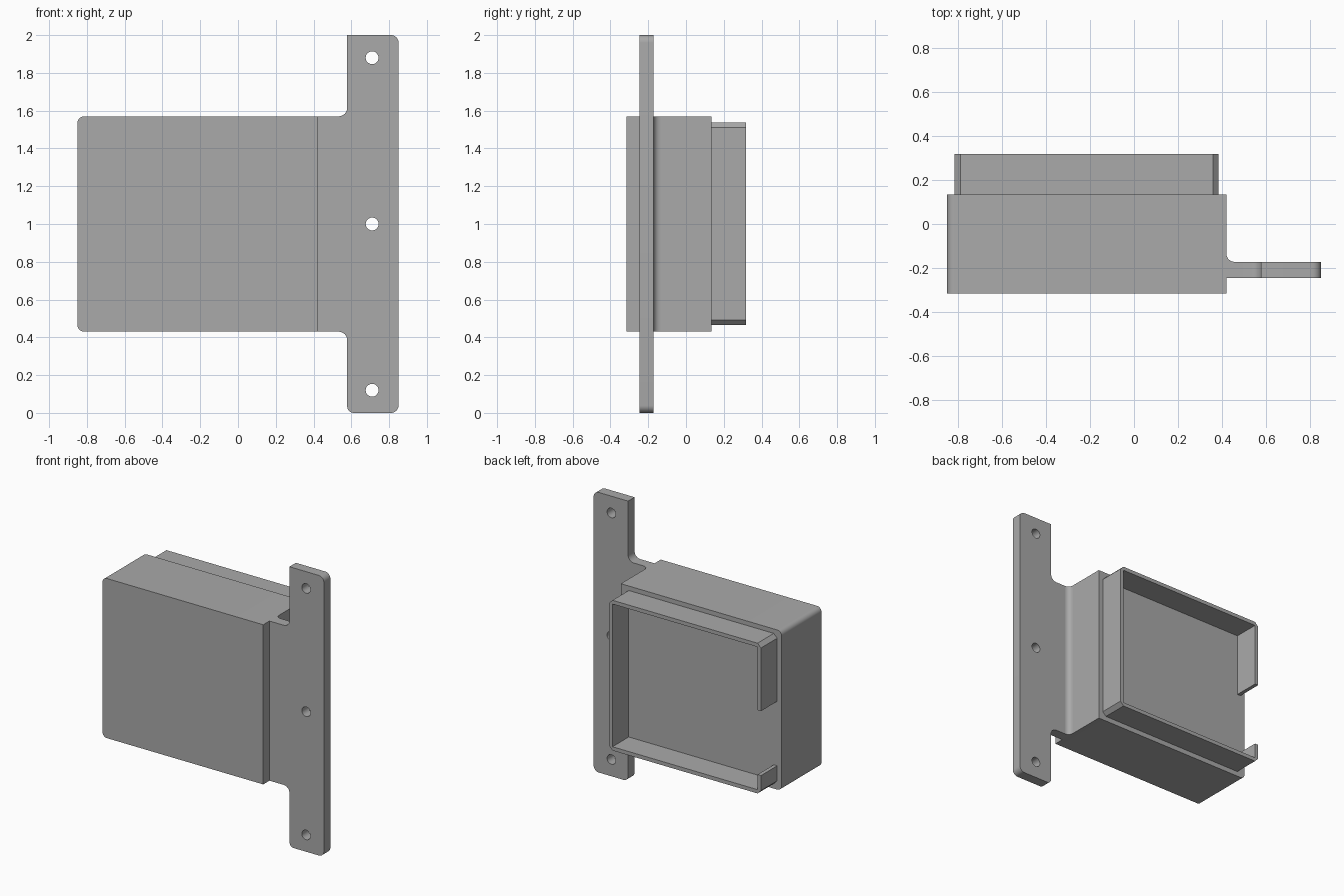
import bpy
import bmesh
from math import radians
from mathutils import Vector, Matrix

cube = bpy.data.objects.get("Cube")
if cube:
    bpy.data.objects.remove(cube)

grey = bpy.data.materials.new("plain grey")
grey.use_nodes = True
grey.diffuse_color = (0.4, 0.4, 0.4, 1)
grey.node_tree.nodes["Principled BSDF"].inputs["Base Color"].default_value = (0.4, 0.4, 0.4, 1)


def rounded(corners, steps=8):
    """Outline from (u, v, radius) corners, each square corner replaced by an arc."""
    out = []
    for i, (u, v, r) in enumerate(corners):
        p = Vector((u, v))
        if r == 0:
            out.append(p)
            continue
        a = (Vector(corners[i - 1][:2]) - p).normalized() * r
        b = (Vector(corners[(i + 1) % len(corners)][:2]) - p).normalized() * r
        centre = p + a + b
        for k in range(steps + 1):
            t = k / steps
            d = (-b).slerp(-a, t).normalized() * r
            out.append(centre + d)
    return out


def prism(name, outline, start, end, axis="Y"):
    """Extrude an outline along y (u, v = x, z) or along z (u, v = x, y)."""
    bm = bmesh.new()
    place = (lambda p: (p[0], start, p[1])) if axis == "Y" else (lambda p: (p[0], p[1], start))
    face = bm.faces.new([bm.verts.new(place(p)) for p in outline])
    top = bmesh.ops.extrude_face_region(bm, geom=[face])
    move = Vector((0, end - start, 0)) if axis == "Y" else Vector((0, 0, end - start))
    bmesh.ops.translate(bm, vec=move, verts=[g for g in top["geom"] if isinstance(g, bmesh.types.BMVert)])
    bmesh.ops.recalc_face_normals(bm, faces=bm.faces)
    mesh = bpy.data.meshes.new(name)
    bm.to_mesh(mesh)
    bm.free()
    obj = bpy.data.objects.new(name, mesh)
    mesh.materials.append(grey)
    bpy.context.collection.objects.link(obj)
    return obj


# Shared dimensions
left, right = -0.85, 0.42
low, high = 0.43, 1.57
back = 0.135
plate_front, plate_back = -0.245, -0.172

# Solid body, rounded along its free side
body = prism("body", rounded([
    (left, low, 0.035), (right, low, 0), (right, high, 0), (left, high, 0.035),
]), -0.315, back)

# Mounting plate with a neck that meets the body
neck = 0.578
plate = prism("mounting_plate", rounded([
    (right, low, 0), (neck, low, 0.045), (neck, 0, 0.035), (0.85, 0, 0.04),
    (0.85, 2, 0.04), (neck, 2, 0), (neck, high, 0.045), (right, high, 0),
]), plate_front, plate_back)

# Screw holes
bm = bmesh.new()
for z in (0.12, 1.0, 1.88):
    bmesh.ops.create_cone(bm, cap_ends=True, segments=32, radius1=0.034, radius2=0.034, depth=0.4,
                          matrix=Matrix.Translation((0.71, -0.2, z)) @ Matrix.Rotation(radians(90), 4, "X"))
hole_mesh = bpy.data.meshes.new("hole_cutter")
bm.to_mesh(hole_mesh)
bm.free()
hole_mesh.materials.append(grey)
cutter = bpy.data.objects.new("hole_cutter", hole_mesh)
bpy.context.collection.objects.link(cutter)
cut = plate.modifiers.new("holes", "BOOLEAN")
cut.operation = "DIFFERENCE"
cut.solver = "EXACT"
cut.object = cutter
bpy.context.view_layer.objects.active = plate
bpy.ops.object.modifier_apply(modifier=cut.name)
bpy.data.objects.remove(cutter)

# Concave fillet between body and plate
r = 0.037
fillet = prism("plate_fillet", [(right, plate_back)] + rounded([
    (right + r, plate_back, 0), (right, plate_back, r), (right, plate_back + r, 0),
])[1:-1], low, high, axis="Z")

# Raised rim on the back, chamfered outside and open along part of one side
x0, x1, z0, z1 = -0.815, 0.385, 0.465, 1.538
c, w = 0.027, 0.027
gap_low, gap_high = 0.6, 1.06
rim = prism("back_rim", [
    (x0, gap_low), (x0, z0 + c), (x0 + c, z0), (x1 - c, z0), (x1, z0 + c),
    (x1, z1 - c), (x1 - c, z1), (x0 + c, z1), (x0, z1 - c), (x0, gap_high),
    (x0 + w, gap_high), (x0 + w, z1 - w), (x1 - w, z1 - w),
    (x1 - w, z0 + w), (x0 + w, z0 + w), (x0 + w, gap_low),
], back, 0.318)

# Smooth the arcs while keeping edges sharp
bpy.ops.object.select_all(action="DESELECT")
for obj in (body, plate, fillet, rim):
    obj.select_set(True)
bpy.context.view_layer.objects.active = plate
bpy.ops.object.shade_smooth_by_angle(angle=radians(30))
